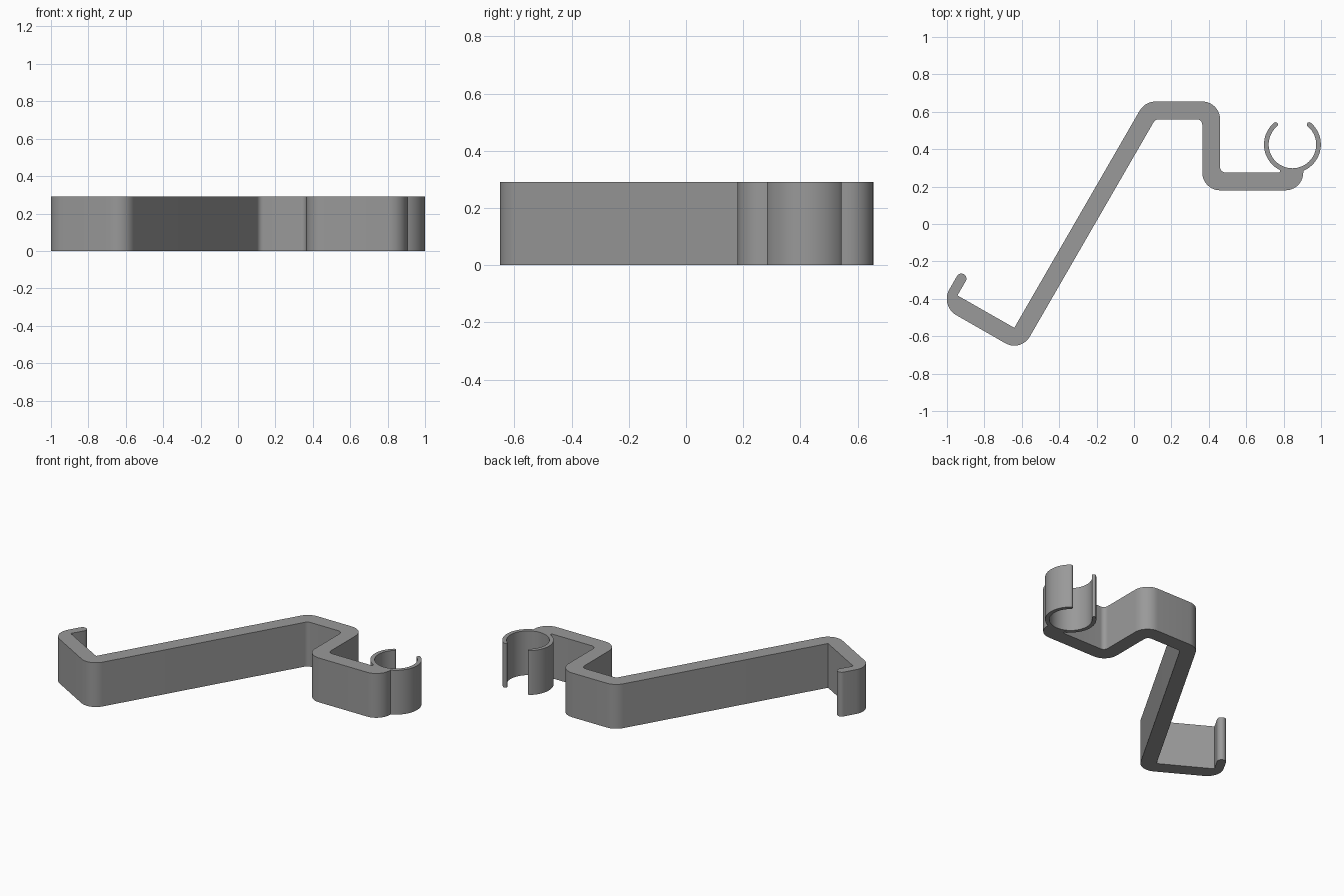
import bpy, bmesh, math
from mathutils import Vector

if "Cube" in bpy.data.objects:
    bpy.data.objects.remove(bpy.data.objects["Cube"])

HEIGHT = 0.29
RING = Vector((0.847, 0.425))
R_OUT, R_IN = 0.152, 0.127


def arc(center, radius, start, end, steps):
    """Points along an arc, angles in degrees."""
    pts = []
    for i in range(steps + 1):
        a = math.radians(start + (end - start) * i / steps)
        pts.append(Vector(center) + radius * Vector((math.cos(a), math.sin(a))))
    return pts


def polar(radius, angle):
    return arc(RING, radius, angle, angle, 1)[0]


def rounded(corners, steps=10):
    """Replace each (x, y, radius) corner by a tangent arc."""
    pts = []
    for i, (x, y, r) in enumerate(corners):
        p = Vector((x, y))
        if r == 0:
            pts.append(p)
            continue
        a = (Vector(corners[i - 1][:2]) - p).normalized()
        b = (Vector(corners[(i + 1) % len(corners)][:2]) - p).normalized()
        half = a.angle(b) / 2
        center = p + (a + b).normalized() * r / math.sin(half)
        v0 = p + a * r / math.tan(half) - center
        v1 = p + b * r / math.tan(half) - center
        a0 = math.degrees(math.atan2(v0.y, v0.x))
        a1 = math.degrees(math.atan2(v1.y, v1.x))
        sweep = (a1 - a0 + 180) % 360 - 180
        pts += arc(center, r, a0, a0 + sweep, steps)
    return pts


def plain(points):
    return [(p.x, p.y, 0) for p in points]


# Open ring clip: outer wall, rounded lip, inner wall, rounded lip, outer wall
r_mid, r_lip = (R_OUT + R_IN) / 2, (R_OUT - R_IN) / 2
clip = (arc(RING, R_OUT, -67.5, 50, 28)
        + arc(polar(r_mid, 50), r_lip, 50, 230, 8)[1:-1]
        + arc(RING, R_IN, 50, -230, 64)
        + arc(polar(r_mid, 130), r_lip, 310, 490, 8)[1:-1]
        + arc(RING, R_OUT, -230, -116, 28))

# Bent arm around the clip, ending in a hooked foot
outline = rounded(
    [(0.905, 0.18, 0.095)]
    + plain(clip)
    + [(0.78, 0.275, 0.008), (0.46, 0.275, 0.03), (0.46, 0.655, 0.095),
       (0.0586, 0.655, 0.1), (-0.64, -0.555, 0), (-0.944, -0.382, 0)]
    + plain(arc((-0.923, -0.292), 0.027, -30, 150, 12))
    + [(-1.038, -0.437, 0.1), (-0.605, -0.685, 0.095),
       (0.114, 0.56, 0.035), (0.365, 0.56, 0.03), (0.365, 0.18, 0.095)])

# Extrude the outline into a solid strip
bm = bmesh.new()
base = bm.faces.new([bm.verts.new((p.x, p.y, 0)) for p in outline])
top = bmesh.ops.extrude_face_region(bm, geom=[base], use_keep_orig=True)["geom"]
bmesh.ops.translate(bm, vec=(0, 0, HEIGHT),
                    verts=[g for g in top if isinstance(g, bmesh.types.BMVert)])
bmesh.ops.recalc_face_normals(bm, faces=bm.faces)
mesh = bpy.data.meshes.new("clip_hook")
bm.to_mesh(mesh)
bm.free()

gray = bpy.data.materials.new("gray_plastic")
gray.diffuse_color = (0.32, 0.32, 0.32, 1)
gray.use_nodes = True
gray.node_tree.nodes["Principled BSDF"].inputs["Base Color"].default_value = gray.diffuse_color
mesh.materials.append(gray)

hook = bpy.data.objects.new("clip_hook", mesh)
bpy.context.collection.objects.link(hook)
bpy.context.view_layer.objects.active = hook
hook.select_set(True)
bpy.ops.object.shade_smooth_by_angle(angle=math.radians(30))
